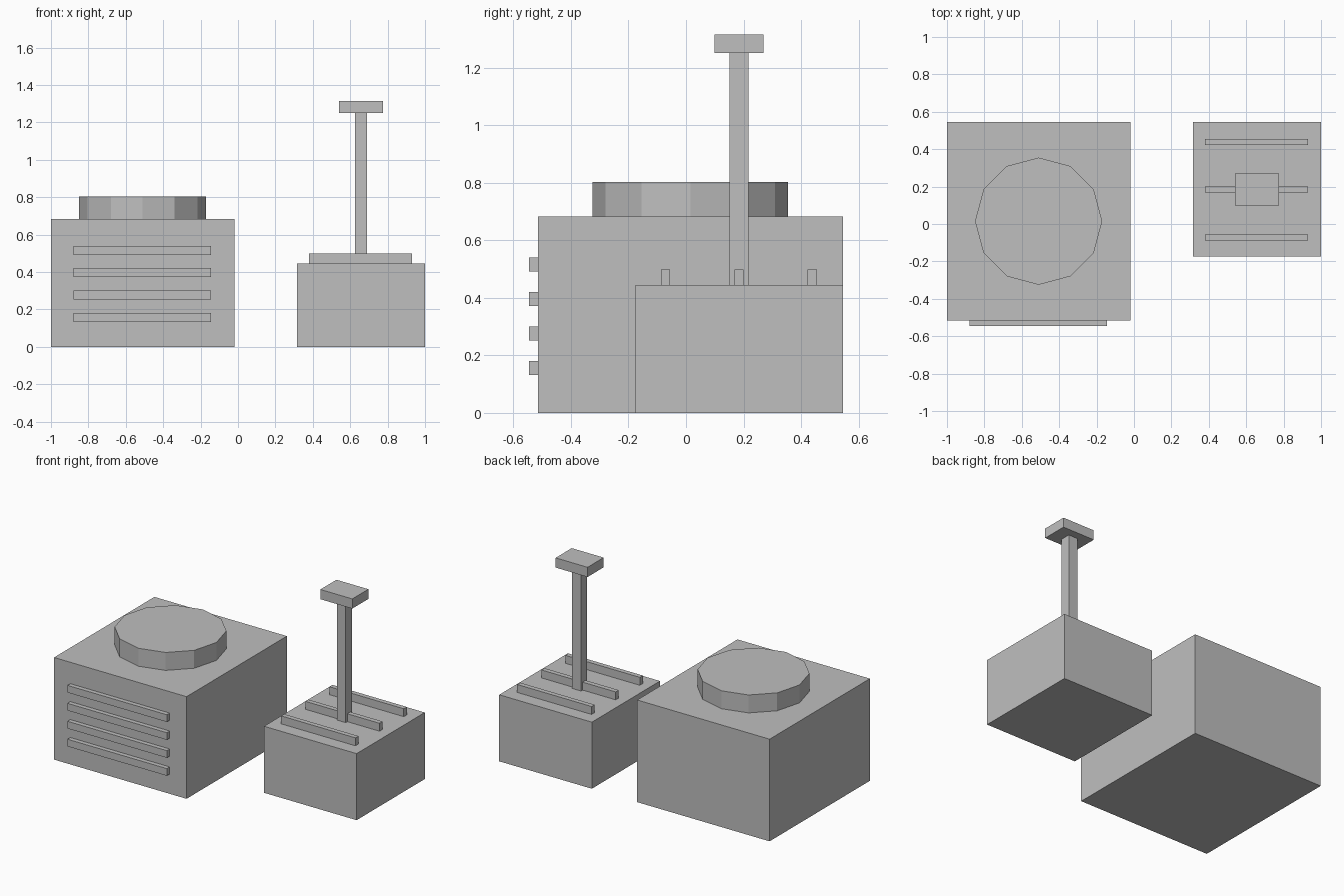
import bpy

cube = bpy.data.objects.get("Cube")
if cube:
    bpy.data.objects.remove(cube, do_unlink=True)

# Single plain grey for every part
grey = bpy.data.materials.new("plain_grey")
grey.use_nodes = True
COLOUR = (0.52, 0.52, 0.52, 1.0)
grey.diffuse_color = COLOUR
grey.node_tree.nodes["Principled BSDF"].inputs["Base Color"].default_value = COLOUR


def finish(name):
    obj = bpy.context.object
    obj.name = name
    obj.data.materials.clear()
    obj.data.materials.append(grey)
    return obj


def box(name, x, y, z):
    """Box from (low, high) ranges on each axis."""
    ranges = (x, y, z)
    bpy.ops.mesh.primitive_cube_add(size=1, location=[(a + b) / 2 for a, b in ranges])
    obj = finish(name)
    obj.scale = [b - a for a, b in ranges]
    bpy.ops.object.transform_apply(location=False, rotation=False, scale=True)
    return obj


# Large unit: body, round fan housing on top, slats on the front
BACK = 0.545
FRONT = -0.515
BODY_TOP = 0.683
box("large_body", (-1, -0.02), (FRONT, BACK), (0, BODY_TOP))

FAN_HEIGHT = 0.12
bpy.ops.mesh.primitive_cylinder_add(
    vertices=12, radius=0.34, depth=FAN_HEIGHT,
    location=(-0.51, 0.015, BODY_TOP + FAN_HEIGHT / 2))
finish("fan_housing")

for i in range(4):
    z = 0.156 + 0.12 * i
    box(f"front_slat_{i + 1}", (-0.88, -0.145), (-0.545, FRONT), (z - 0.024, z + 0.024))

# Small unit: body, ridges on top, post with a cap
BASE_TOP = 0.445
POST_X, POST_Y, POST_TOP = 0.658, 0.184, 1.25
box("small_body", (0.315, 1), (-0.175, BACK), (0, BASE_TOP))

for i in (-1, 0, 1):
    y = POST_Y + 0.255 * i
    box(f"top_ridge_{i + 2}", (0.38, 0.93), (y - 0.016, y + 0.016), (BASE_TOP, 0.498))


def centred(middle, half):
    return (middle - half, middle + half)


box("post", centred(POST_X, 0.033), centred(POST_Y, 0.033), (BASE_TOP, POST_TOP))
box("post_cap", centred(POST_X, 0.118), centred(POST_Y, 0.085), (POST_TOP, 1.315))
